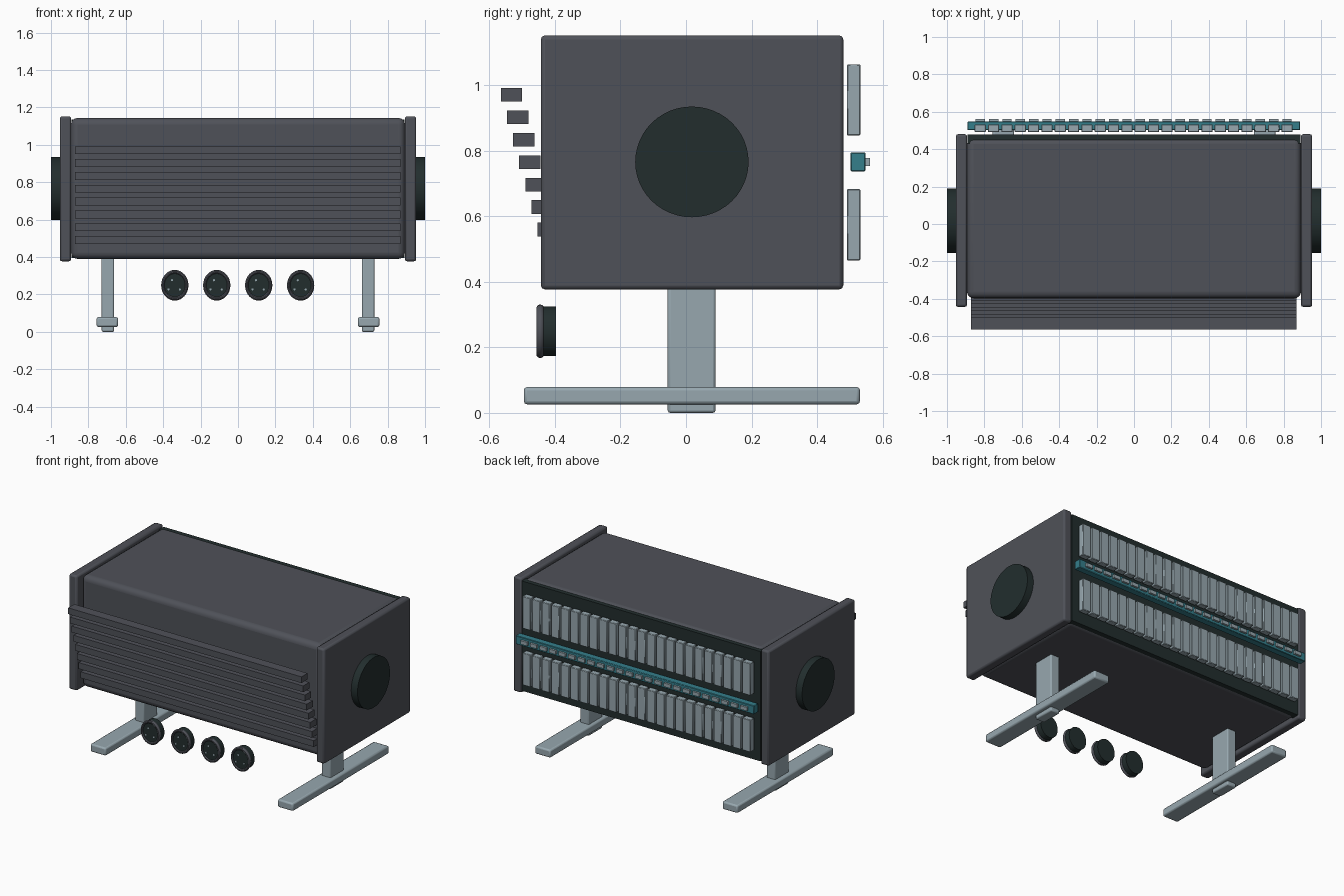
import bpy
import math

if "Cube" in bpy.data.objects:
    bpy.data.objects.remove(bpy.data.objects["Cube"])


def material(name, rgb):
    m = bpy.data.materials.new(name)
    m.diffuse_color = (*rgb, 1)
    m.use_nodes = True
    m.node_tree.nodes["Principled BSDF"].inputs["Base Color"].default_value = m.diffuse_color
    return m


GREY = material("slate grey", (0.078, 0.083, 0.099))
DARK = material("dark green black", (0.016, 0.027, 0.027))
STEEL = material("pale steel", (0.31, 0.39, 0.43))
TEAL = material("teal", (0.035, 0.21, 0.26))


def finish(ob, name, mat, bevel=0, segments=2):
    ob.name = name
    ob.data.materials.append(mat)
    if bevel:
        mod = ob.modifiers.new("rounded edges", "BEVEL")
        mod.width = bevel
        mod.segments = segments
        mod.limit_method = "ANGLE"
    bpy.ops.object.shade_smooth_by_angle(angle=math.radians(35))
    return ob


def box(name, xr, yr, zr, mat, bevel=0, segments=2):
    """Box given by its extents along each axis."""
    mid = [(a + b) / 2 for a, b in (xr, yr, zr)]
    bpy.ops.mesh.primitive_cube_add(size=1, location=mid)
    ob = bpy.context.object
    ob.scale = [b - a for a, b in (xr, yr, zr)]
    bpy.ops.object.transform_apply(location=False, rotation=False, scale=True)
    return finish(ob, name, mat, bevel, segments)


def disc(name, centre, r1, r2, depth, axis, mat, bevel=0, sides=48):
    """Slightly oval cylinder along x or y; r1 is horizontal, r2 vertical."""
    bpy.ops.mesh.primitive_cylinder_add(vertices=sides, radius=1, depth=1, location=centre)
    ob = bpy.context.object
    ob.rotation_euler = (0, math.pi / 2, 0) if axis == "x" else (math.pi / 2, 0, 0)
    ob.scale = (r2, r1, depth) if axis == "x" else (r1, r2, depth)
    bpy.ops.object.transform_apply(location=False, rotation=True, scale=True)
    return finish(ob, name, mat, bevel)


# Main housing with rounded edges, and the dark back panel
box("housing", (-0.893, 0.893), (-0.397, 0.462), (0.39, 1.143), GREY, 0.035, 4)
box("back_panel", (-0.89, 0.89), (0.43, 0.478), (0.395, 1.135), DARK)

# End plates, round side caps and feet
for s, side in ((-1, "left"), (1, "right")):
    def span(a, b):
        return tuple(sorted((s * a, s * b)))
    box(side + "_end_plate", span(0.892, 0.953), (-0.443, 0.48), (0.377, 1.152), GREY, 0.012)
    disc(side + "_side_cap", (s * 0.97, 0.018, 0.766), 0.173, 0.169, 0.06, "x", DARK)
    box(side + "_leg", span(0.662, 0.729), (-0.056, 0.09), (0, 0.42), STEEL, 0.008)
    box(side + "_foot_bar", span(0.641, 0.756), (-0.495, 0.531), (0.026, 0.079), STEEL, 0.01)

# Front slats, each one lower and further back
for i in range(8):
    y, z = -0.565 + i * 0.0186, 0.971 - i * 0.0686
    box(f"front_slat_{i + 1}", (-0.871, 0.869), (y, y + 0.065), (z - 0.021, z + 0.021), GREY)

# Round sockets: barrel, ring rim, dark face plate and three pins
for i in range(4):
    x, z = -0.338 + i * 0.2243, 0.249
    disc(f"socket_barrel_{i + 1}", (x, -0.417, z), 0.067, 0.076, 0.04, "y", DARK, 0, 32)
    bpy.ops.mesh.primitive_torus_add(major_segments=32, minor_segments=10, location=(x, -0.445, z),
                                     major_radius=0.87, minor_radius=0.13)
    rim = bpy.context.object
    rim.rotation_euler = (math.pi / 2, 0, 0)
    rim.scale = (0.073, 0.082, 0.087)
    bpy.ops.object.transform_apply(location=False, rotation=True, scale=True)
    finish(rim, f"socket_rim_{i + 1}", GREY)
    disc(f"socket_face_{i + 1}", (x, -0.442, z), 0.06, 0.067, 0.016, "y", DARK, 0, 32)
    for k, (dx, dz) in enumerate(((-0.015, 0.027), (-0.033, -0.022), (0.027, -0.022))):
        disc(f"socket_pin_{i + 1}_{k + 1}", (x + dx, -0.451, z + dz),
             0.006, 0.006, 0.006, "y", STEEL, 0, 8)

# Back: two rows of upright plates and a teal rail carrying small studs
box("teal_rail", (-0.89, 0.888), (0.502, 0.548), (0.737, 0.795), TEAL, 0.003, 1)
for i in range(24):
    x = -0.822 + i * 0.0713
    for row, z0, z1 in (("upper", 0.847, 1.064), ("lower", 0.465, 0.683)):
        box(f"{row}_plate_{i + 1}", (x - 0.03, x + 0.03), (0.491, 0.532), (z0, z1), STEEL, 0.003, 1)
    box(f"rail_stud_{i + 1}", (x - 0.025, x + 0.025), (0.54, 0.562), (0.754, 0.778), STEEL)
